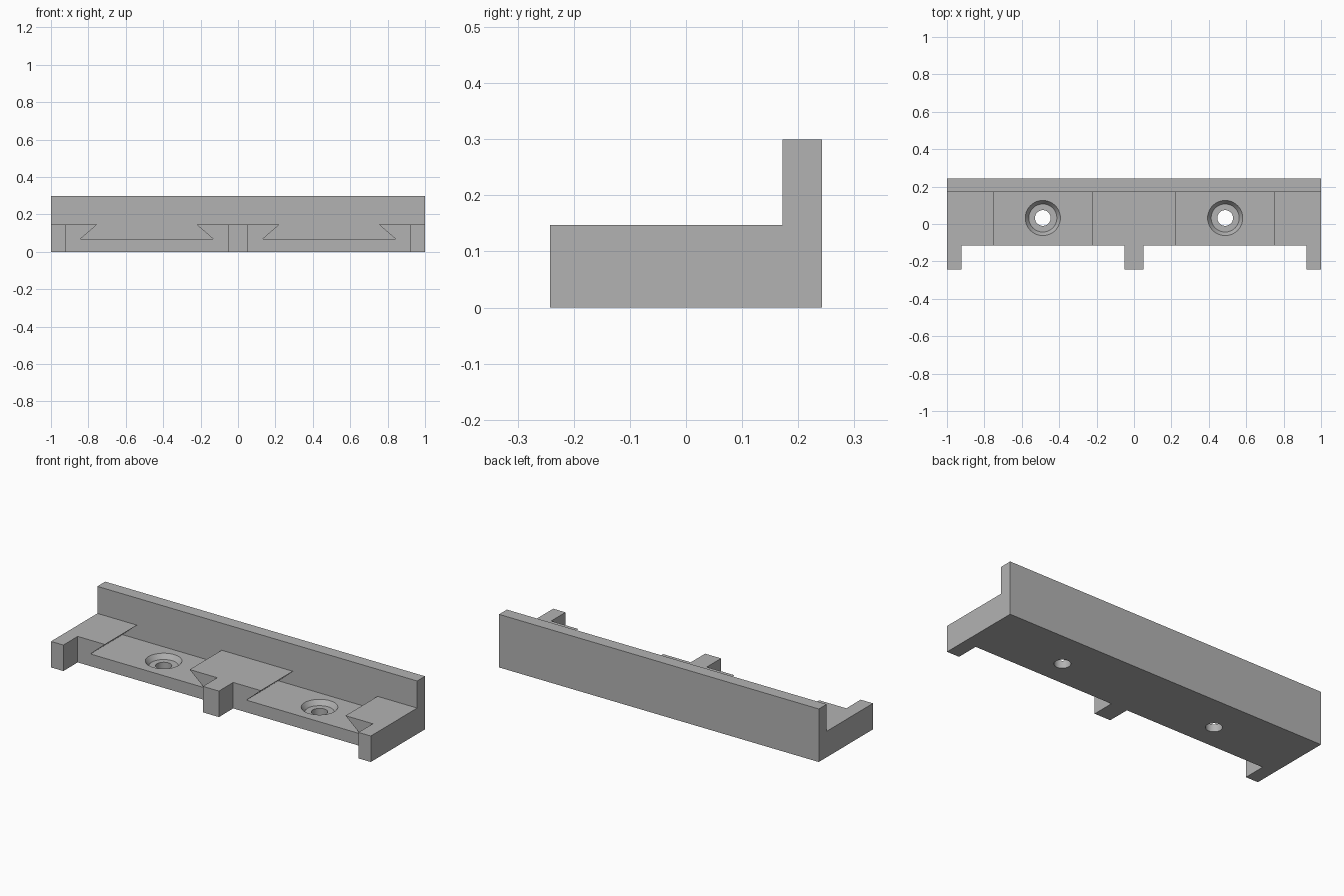
import bpy
import bmesh
from mathutils import Matrix

# Overall sizes
DEPTH = 0.242         # half of the front-to-back size
WALL_Y = 0.172        # front face of the rear wall
FRONT_Y = -0.114      # front face of the base between the tabs
BASE_Z, WALL_Z = 0.147, 0.3
SLOT_X, SLOT_Z = 0.4875, 0.069
HOLE_Y = 0.032

cube = bpy.data.objects.get("Cube")
if cube:
    bpy.data.objects.remove(cube, do_unlink=True)

grey = bpy.data.materials.new("plain grey")
grey.use_nodes = True
colour = (0.45, 0.45, 0.45, 1)
grey.diffuse_color = colour
grey.node_tree.nodes["Principled BSDF"].inputs["Base Color"].default_value = colour


def make_object(name, bm):
    bmesh.ops.recalc_face_normals(bm, faces=bm.faces)
    mesh = bpy.data.meshes.new(name)
    bm.to_mesh(mesh)
    bm.free()
    mesh.materials.append(grey)
    obj = bpy.data.objects.new(name, mesh)
    bpy.context.collection.objects.link(obj)
    return obj


def prism(name, points, sweep):
    """Extrude a closed outline along a vector."""
    bm = bmesh.new()
    face = bm.faces.new([bm.verts.new(p) for p in points])
    result = bmesh.ops.extrude_face_region(bm, geom=[face], use_keep_orig=True)
    verts = [v for v in result["geom"] if isinstance(v, bmesh.types.BMVert)]
    bmesh.ops.translate(bm, verts=verts, vec=sweep)
    return make_object(name, bm)


def cone(name, x, z0, z1, r0, r1):
    bm = bmesh.new()
    bmesh.ops.create_cone(bm, cap_ends=True, segments=48, radius1=r0, radius2=r1,
                          depth=z1 - z0, matrix=Matrix.Translation((x, HOLE_Y, (z0 + z1) / 2)))
    return make_object(name, bm)


# Bracket block with three front tabs
half = [(0.05, -DEPTH), (0.05, FRONT_Y), (0.923, FRONT_Y),
        (0.923, -DEPTH), (1, -DEPTH), (1, DEPTH)]
plan = half + [(-x, y) for x, y in reversed(half)]
bracket = prism("slotted_wall_bracket", [(x, y, 0) for x, y in plan], (0, 0, WALL_Z))

# Space in front of the rear wall
cutters = [prism("front_space_cutter",
                 [(-1.2, -1, BASE_Z), (1.2, -1, BASE_Z), (1.2, WALL_Y, BASE_Z), (-1.2, WALL_Y, BASE_Z)],
                 (0, 0, 1))]

# Dovetail slots and countersunk screw holes
for side in (-1, 1):
    x = side * SLOT_X
    right = [(0.355, SLOT_Z), (0.265, BASE_Z), (0.265, 0.2)]
    outline = right + [(-u, z) for u, z in reversed(right)]
    cutters += [
        prism("dovetail_cutter", [(x + u, -0.5, z) for u, z in outline], (0, 0.5 + WALL_Y, 0)),
        cone("countersink_cutter", x, 0.042, 0.096, 0.075, 0.113),
        cone("screw_hole_cutter", x, -0.1, 0.1, 0.042, 0.042),
    ]

for cutter in cutters:
    cutter.hide_render = True
    mod = bracket.modifiers.new(cutter.name, "BOOLEAN")
    mod.operation = "DIFFERENCE"
    mod.solver = "EXACT"
    mod.object = cutter

bpy.context.view_layer.objects.active = bracket
bracket.select_set(True)
for mod in list(bracket.modifiers):
    bpy.ops.object.modifier_apply(modifier=mod.name)
for cutter in cutters:
    bpy.data.objects.remove(cutter, do_unlink=True)

bpy.ops.object.shade_smooth_by_angle()
